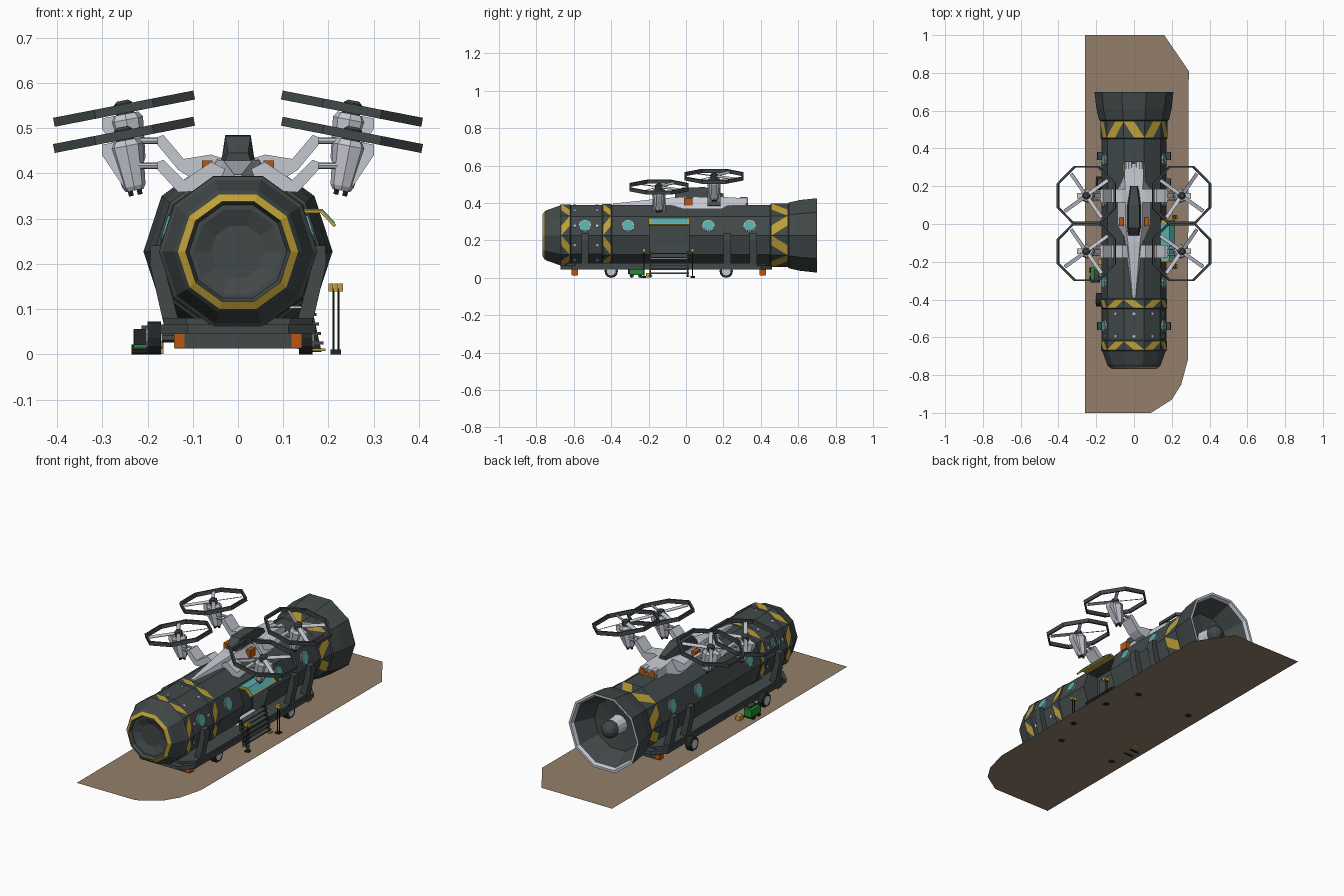
import bpy, bmesh, math
from mathutils import Matrix, Vector

if "Cube" in bpy.data.objects:
    bpy.data.objects.remove(bpy.data.objects["Cube"])

def mat(name, r, g, b):
    m = bpy.data.materials.new(name)
    m.diffuse_color = tuple((c / 255) ** 2.2 for c in (r, g, b)) + (1,)
    m.use_nodes = True
    m.node_tree.nodes["Principled BSDF"].inputs["Base Color"].default_value = m.diffuse_color
    return m

DARK = mat("dark_hull", 68, 74, 74)
BLACK = mat("black_rubber", 40, 43, 45)
GREY = mat("light_grey", 196, 198, 208)
YELLOW = mat("hazard_yellow", 190, 160, 58)
ORANGE = mat("orange_lamp", 185, 88, 22)
TEAL = mat("teal_glass", 88, 172, 168)
BROWN = mat("brown_earth", 146, 126, 106)
GREEN = mat("green_paint", 36, 140, 50)
I4 = Matrix.Identity(4)
CZ = 0.227                                   # hull axis height
HULL = Matrix(((1, 0, 0, 0), (0, 0, 1, 0), (0, 1, 0, CZ), (0, 0, 0, 1)))

def finish(name, bm, mats, M=I4, recalc=True):
    bm.transform(M)
    if recalc:
        bmesh.ops.recalc_face_normals(bm, faces=bm.faces)
    me = bpy.data.meshes.new(name)
    bm.to_mesh(me)
    bm.free()
    for m in mats:
        me.materials.append(m)
    ob = bpy.data.objects.new(name, me)
    bpy.context.collection.objects.link(ob)
    return ob

def box(name, c, s, m, M=I4):
    bm = bmesh.new()
    bmesh.ops.create_cube(bm, size=1, matrix=Matrix.Translation(c) @ Matrix.Diagonal((*s, 1)))
    return finish(name, bm, [m], M)

def tube(name, p0, p1, r0, r1, n, m, M=I4):
    p0, p1 = Vector(p0), Vector(p1)
    d = p1 - p0
    bm = bmesh.new()
    bmesh.ops.create_cone(bm, cap_ends=True, segments=n, radius1=r0, radius2=r1, depth=d.length)
    T = Matrix.Translation((p0 + p1) / 2) @ d.to_track_quat('Z', 'Y').to_matrix().to_4x4()
    return finish(name, bm, [m], M @ T)

def prism(name, pts, lo, hi, m, M=I4, axis='y'):
    """Extrude a 2D outline: xz outline along y, or xy outline along z."""
    bm = bmesh.new()
    put = (lambda p, t: (p[0], t, p[1])) if axis == 'y' else (lambda p, t: (p[0], p[1], t))
    a, b = ([bm.verts.new(put(p, t)) for p in pts] for t in (lo, hi))
    bm.faces.new(a)
    bm.faces.new(b)
    for i in range(len(pts)):
        j = (i + 1) % len(pts)
        bm.faces.new((a[i], a[j], b[j], b[i]))
    return finish(name, bm, [m], M)

def lathe(name, prof, n, mats, M=I4, phase=0, closed=False):
    """prof: (axial, radius, material index of the segment that follows)."""
    bm = bmesh.new()
    rings = []
    for t, r, _ in prof:
        if r == 0:
            rings.append([bm.verts.new((0, 0, t))] * n)
        else:
            rings.append([bm.verts.new((r * math.cos(phase + k * math.tau / n),
                                        r * math.sin(phase + k * math.tau / n), t)) for k in range(n)])
    for i in range(len(prof) if closed else len(prof) - 1):
        A, B = rings[i], rings[(i + 1) % len(prof)]
        for k in range(n):
            j = (k + 1) % n
            f = bm.faces.new(list(dict.fromkeys((A[k], A[j], B[j], B[k]))))
            f.material_index = prof[i][2]
    return finish(name, bm, mats, M)

def loft(name, secs, m):
    """Sections along y: (y, half top width, half base width, base z, top z)."""
    bm = bmesh.new()
    rings = [[bm.verts.new((x, y, z)) for x, z in
              ((-wb, zb), (-wt, zt), (wt, zt), (wb, zb))] for y, wt, wb, zb, zt in secs]
    for A, B in zip(rings, rings[1:]):
        for k in range(4):
            bm.faces.new((A[k], A[(k + 1) % 4], B[(k + 1) % 4], B[k]))
    bm.faces.new(rings[0])
    bm.faces.new(rings[-1])
    return finish(name, bm, [m])

# Ten-sided hull: recessed nose, raised bands, flared open tail
hull = lathe("hull", [
    (-.735, 0, 0), (-.735, .06, 0), (-.75, .098, 0), (-.75, .108, 0), (-.768, .116, 1), (-.757, .133, 0),
    (-.745, .142, 0), (-.675, .167, 0), (-.668, .175, 0), (-.62, .175, 0), (-.615, .17, 0), (-.45, .17, 0),
    (-.445, .176, 0), (-.4, .176, 0), (-.395, .172, 0), (.45, .172, 0), (.455, .178, 0), (.545, .178, 0),
    (.55, .185, 0), (.61, .199, 0), (.70, .209, 2), (.70, .196, 2), (.685, .188, 0), (.58, .14, 0), (.56, 0, 0)],
    10, [DARK, YELLOW, GREY], HULL)
cutter = box("doorway_cutter", (.16, -.09, .205), (.16, .21, .21), DARK)
cutter.hide_render = True
cutter.hide_viewport = True
cut = hull.modifiers.new("doorway", 'BOOLEAN')
cut.operation, cut.object, cut.solver = 'DIFFERENCE', cutter, 'EXACT'
box("doorway_floor", (.115, -.09, .104), (.07, .2, .006), GREY)
box("doorway_inner_wall", (.084, -.09, .2), (.006, .16, .16), DARK)

# Tail drive hub
tube("tail_hub_shaft", (0, .55, CZ), (0, .64, CZ), .05, .04, 12, GREY)
bm = bmesh.new()
bmesh.ops.create_uvsphere(bm, u_segments=12, v_segments=8, radius=.045)
finish("tail_hub_dome", bm, [DARK], Matrix.Translation((0, .645, CZ)))

# Hazard stripes: one slanted plate per hull side
bm = bmesh.new()
for y0, y1, R in ((-.667, -.621, .1765), (-.444, -.401, .1775), (.457, .543, .1795)):
    for k in range(10):
        a, b = (Vector((R * math.cos(t), 0, R * math.sin(t)))
                for t in (k * math.tau / 10, (k + 1) * math.tau / 10))
        if k % 2:
            a, b = b, a
        f = bm.faces.new([bm.verts.new(a.lerp(b, u) + Vector((0, y, CZ)))
                          for u, y in ((0, y0), (.5, y0), (1, y1), (.5, y1))])
        f.normal_update()
        if f.normal.dot(a + b) < 0:
            f.normal_flip()
finish("hazard_stripes", bm, [YELLOW], recalc=False)

# Portholes and nose rivets, placed on the hull sides
def on_side(name, ang, y, r, depth, n, m, R=.172):
    d = Vector((math.cos(ang), 0, math.sin(ang)))
    p = Vector((0, y, CZ)) + d * R * math.cos(math.pi / 10)
    tube(name, p - d * .004, p + d * depth, r, r, n, m)
for ang in (math.radians(18), math.radians(162)):
    for y in (-.54, -.31, .12, .34):
        on_side("porthole_rim", ang, y, .033, .004, 12, GREY)
        on_side("porthole_glass", ang, y, .029, .008, 12, TEAL)
for k in range(10):
    for y in (-.595, -.475):
        on_side("nose_rivet", math.radians(18 + 36 * k), y, .008, .004, 6, GREY, .17)

# Sled: chamfered deck, cross beams with lamps, side struts, wheels
def deck(w, y0, y1, c):
    return [(-w + c, y0), (w - c, y0), (w, y0 + c), (w, y1 - c), (w - c, y1), (-w + c, y1), (-w, y1 - c), (-w, y0 + c)]
prism("sled_deck", deck(.172, -.67, .46, .06), .046, .066, DARK, axis='z')
prism("sled_rail", deck(.165, -.64, .43, .05), .066, .08, DARK, axis='z')
for y in (-.595, .41):
    box("sled_cross_beam", (0, y, .03), (.28, .03, .034), DARK)
    for s in (1, -1):
        box("sled_lamp", (s * .13, y, .03), (.024, .034, .03), ORANGE)
for s in (1, -1):
    S = Matrix.Diagonal((s, 1, 1, 1))
    for y in (-.54, .22, .36):
        prism("hull_strut", [(.13, .07), (.165, .07), (.195, .2), (.193, .24), (.165, .24), (.165, .2)],
              y - .02, y + .02, DARK, S)
    for y in (-.4, .215):
        x = .15 if s > 0 else -.185
        tube("wheel", (x - .015, y, .036), (x + .015, y, .036), .036, .036, 12, BLACK)
        tube("wheel_hub", (x - .018, y, .036), (x + .018, y, .036), .024, .024, 10, GREY)
        tube("wheel_axle", (s * .1, y, .036), (x, y, .036), .01, .01, 6, DARK)

# Raised hatch over the doorway
prism("hatch_frame", [(.13, .312), (.183, .312), (.212, .281), (.217, .286), (.186, .319), (.13, .319)], -.2, .02, YELLOW)
prism("hatch_glass", [(.135, .317), (.186, .317), (.212, .289), (.215, .291), (.187, .321), (.135, .321)], -.185, .005, TEAL)

# Boarding ladder and lamp posts
for i in range(6):
    box("ladder_step", (.149 + .005 * i, -.09, .13 - .021 * i), (.03, .21, .006), DARK)
for y in (-.19, .01):
    prism("ladder_side", [(.137, .14), (.155, .14), (.185, .005), (.165, .005)], y - .004, y + .004, BLACK)
    box("ladder_foot", (.178, y, .01), (.03, .02, .006), YELLOW)
for y in (-.225, .035):
    box("lamp_base", (.216, y, .005), (.024, .024, .01), BLACK)
    for x in (.211, .222):
        tube("lamp_pole", (x, y, 0), (x, y, .145), .0025, .0025, 6, BLACK)
    for x in (.205, .216, .227):
        box("lamp_head", (x, y, .148), (.01, .016, .018), YELLOW)

# Generator cart and crate on the left
box("generator_body", (-.208, -.265, .035), (.045, .075, .04), GREEN)
box("generator_top", (-.2, -.265, .058), (.026, .05, .012), DARK)
box("generator_front", (-.205, -.305, .038), (.05, .012, .036), BLACK)
for y in (-.29, -.245):
    tube("generator_wheel", (-.235, y, .011), (-.18, y, .011), .011, .011, 8, BLACK)
box("yellow_crate", (-.178, -.2, .014), (.026, .03, .026), YELLOW)

# Dorsal saddle, canopy, intakes, exhausts
loft("saddle", [(-.39, .008, .018, .37, .397), (-.1, .032, .055, .37, .428), (.0, .045, .085, .37, .43),
                (.18, .045, .085, .37, .435), (.24, .05, .06, .37, .43), (.32, .05, .058, .385, .425)], GREY)
loft("canopy", [(-.06, .022, .032, .42, .445), (-.02, .028, .038, .42, .483),
                (.1, .028, .038, .42, .485), (.2, .015, .025, .42, .45)], DARK)
for s in (1, -1):
    box("side_intake", (s * .068, .012, .407), (.024, .045, .042), ORANGE)
    tube("exhaust_rim", (s * .028, .29, .408), (s * .028, .328, .408), .025, .025, 10, GREY)
    tube("exhaust_glow", (s * .028, .29, .408), (s * .028, .332, .408), .019, .019, 10, ORANGE)

# Four rotor pods on bent arms
for s in (1, -1):
    S = Matrix.Diagonal((s, 1, 1, 1))
    for y, z, dz in ((-.145, .485, 0), (.15, .543, .055)):
        prism("rotor_arm", [(.03, .41 + dz * .4), (.06, .425 + dz * .3), (.12, .385 + dz * .85), (.165, .43 + dz),
                            (.178, .425 + dz), (.178, .408 + dz), (.132, .358 + dz * .9), (.1, .36 + dz * .5),
                            (.03, .38)], y - .035, y + .035, GREY, S)
        for o in (-.018, .018):
            tube("arm_pin", (.17, y + o, .417 + dz), (.235, y + o, .417 + dz), .007, .007, 8, GREY, S)
        M = S @ Matrix.Translation((.252, y, z)) @ Matrix.Rotation(math.radians(11), 4, 'Y')
        lathe("rotor_nacelle", [(-.125, 0, 0), (-.125, .02, 0), (-.115, .026, 0), (-.025, .038, 0),
                                (-.012, .03, 0), (-.012, .02, 1), (.012, .02, 1), (.018, .012, 1), (.018, 0, 1)],
              8, [GREY, DARK], M)
        prism("nacelle_fin", [(.015, -.012), (.052, -.012), (.056, -.035), (.022, -.115)], -.015, .015, GREY, M)
        for ox, oy in ((-.01, 0), (.01, .008), (.01, -.008)):
            tube("nacelle_nozzle", (ox, oy, -.12), (ox, oy, -.136), .007, .006, 6, BLACK, M)
        q = math.pi / 8
        lathe("rotor_guard", [(-.01, .160, 0), (-.01, .171, 0), (.01, .171, 0), (.01, .160, 0)],
              8, [DARK], M, q, True)
        for k in range(4):
            B = M @ Matrix.Rotation(math.radians(55 + 90 * k), 4, 'Z') @ Matrix.Rotation(.35, 4, 'X')
            box("rotor_blade", (.08, 0, .002), (.125, .02, .003), GREY, B)

# Ground slab
bm = bmesh.new()
bm.faces.new([bm.verts.new((x, y, .004)) for x, y in (
    (-.26, -1), (.09, -1), (.2, -.93), (.25, -.85), (.285, -.72), (.29, .81), (.16, 1), (-.26, 1))])
finish("earth_slab", bm, [BROWN], recalc=False)
